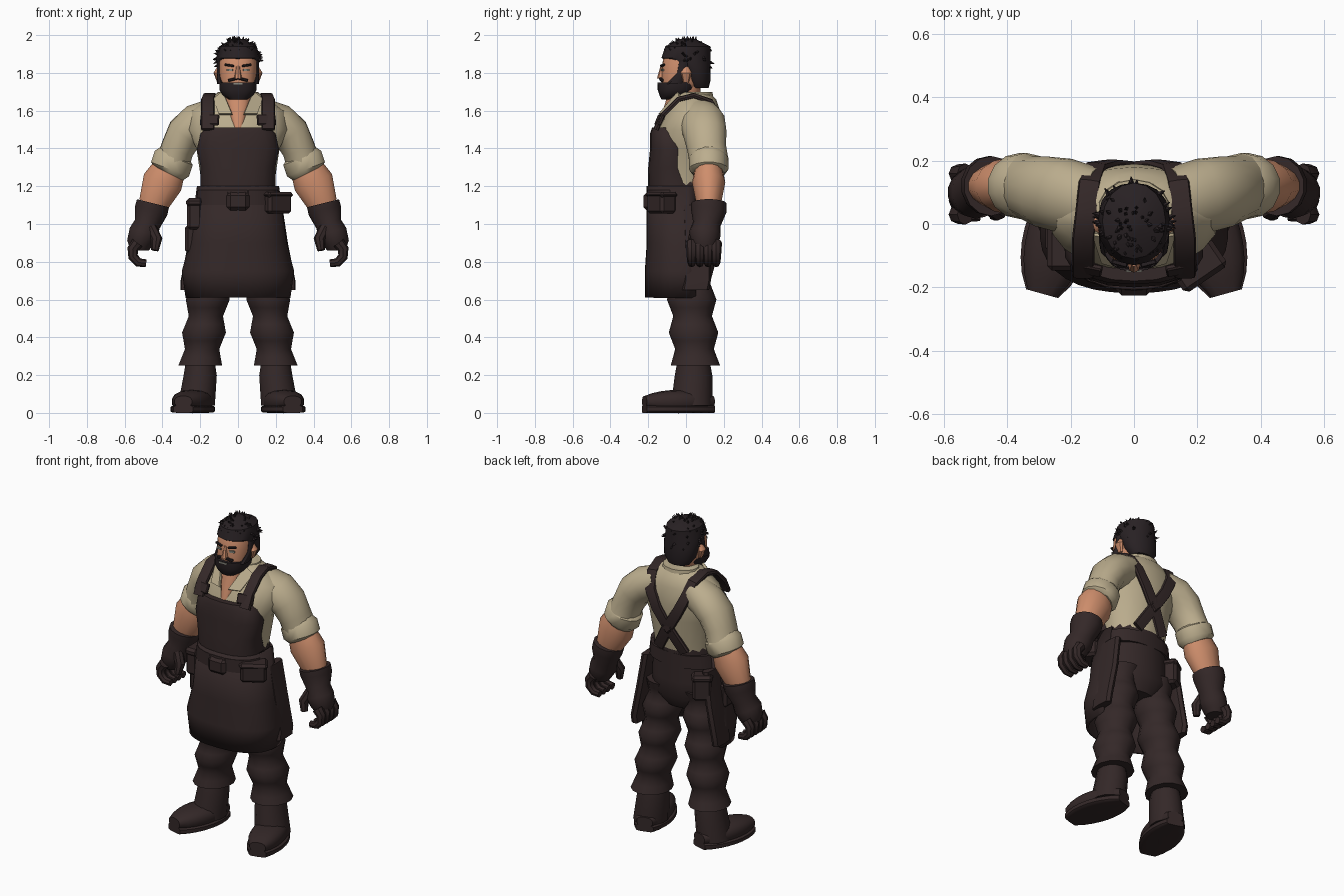
import bpy, bmesh, random
from math import radians, cos, sin, pi, copysign
from mathutils import Vector, Matrix, Euler

if "Cube" in bpy.data.objects:
    bpy.data.objects.remove(bpy.data.objects["Cube"], do_unlink=True)


def material(name, red, green, blue):
    mat = bpy.data.materials.new(name)
    mat.use_nodes = True
    colour = (red, green, blue, 1)
    mat.diffuse_color = colour
    for node in mat.node_tree.nodes:
        if node.type == 'BSDF_PRINCIPLED':
            node.inputs["Base Color"].default_value = colour
            node.inputs["Roughness"].default_value = .9
    return mat


leather = material("dark leather", .034, .021, .021)
hair = material("black hair", .021, .015, .017)
linen = material("beige linen", .5, .42, .27)
skin = material("tan skin", .62, .27, .15)
grey = material("eye grey", .25, .25, .21)

# Shared body heights and arm depth
hip, waist, chest, shoulder = .9, 1.2, 1.5, 1.6
arm_y = .12


def finish(name, bm, mat, mirror=False, thick=0, bevel=0, smooth=0):
    bmesh.ops.recalc_face_normals(bm, faces=bm.faces)
    mesh = bpy.data.meshes.new(name)
    bm.to_mesh(mesh)
    bm.free()
    mesh.materials.append(mat)
    if smooth:
        mesh.shade_smooth()
        mesh.set_sharp_from_angle(angle=radians(smooth))
    obj = bpy.data.objects.new(name, mesh)
    bpy.context.scene.collection.objects.link(obj)
    if thick:
        solidify = obj.modifiers.new("Thickness", 'SOLIDIFY')
        solidify.thickness = thick
        solidify.offset = 0
    if bevel:
        obj.modifiers.new("Bevel", 'BEVEL').width = bevel
    if mirror:
        obj.modifiers.new("Mirror", 'MIRROR').use_mirror_merge = False


def loft(name, mat, rings, sides=14, square=2, level=False, mirror=False, arc=360, thick=0):
    """Skin rings of (centre, half width, half depth); level keeps rings horizontal."""
    bm = bmesh.new()
    closed = arc == 360
    last = len(rings) - 1
    rows = []
    for i, (centre, width, depth) in enumerate(rings):
        axis = Vector((0, 0, 1))
        if not level:
            axis = (rings[min(i + 1, last)][0] - rings[max(i - 1, 0)][0]).normalized()
        across = (Vector((1, 0, 0)) - axis * axis.x).normalized()
        other = axis.cross(across)
        row = []
        for k in range(sides if closed else sides + 1):
            angle = radians(arc * k / sides - arc / 2 - 90)
            c, s = [copysign(abs(f) ** (2 / square), f) for f in (cos(angle), sin(angle))]
            row.append(bm.verts.new(centre + across * c * width + other * s * depth))
        rows.append(row)
    for low, high in zip(rows, rows[1:]):
        for k in range(sides):
            j = (k + 1) % len(low)
            bm.faces.new((low[k], low[j], high[j], high[k]))
    if closed:
        bm.faces.new(rows[0])
        bm.faces.new(rows[-1])
    finish(name, bm, mat, mirror, thick, smooth=40)


def trunk(name, mat, rings, **options):
    """Centred level body part from rings of (y, z, half width, half depth)."""
    rings = [(Vector((0, y, z)), width, depth) for y, z, width, depth in rings]
    loft(name, mat, rings, level=True, **options)


def limb(name, mat, rings, depth=1, radius=.035, **options):
    """Mirrored part from rings of (x, y, z, radius); depth is relative to the radius."""
    sized = [tuple(ring) + (radius,) for ring in rings]
    rings = [(Vector(ring[:3]), ring[3], ring[3] * depth) for ring in sized]
    loft(name, mat, rings, mirror=True, **options)


def box(name, mat, place, size, turn=(0, 0, 0), mirror=False, bevel=.015):
    bm = bmesh.new()
    matrix = Matrix.LocRotScale(Vector(place), Euler(turn), Vector(size))
    bmesh.ops.create_cube(bm, size=1, matrix=matrix)
    finish(name, bm, mat, mirror, bevel=bevel)


def pouch(name, place, size, turn=0):
    x, y, z = place
    wide, deep, high = size
    box(name, leather, place, size, (0, 0, turn))
    box(name + "_lid", leather, (x, y, z + high * .4), (wide * 1.1, deep * 1.1, high * .3),
        (0, 0, turn))


# Shirt, neck opening and collar
trunk("shirt_body", linen, [
    (0, waist, .19, .15), (.01, 1.4, .22, .17), (.02, chest, .27, .17),
    (.04, shoulder, .25, .14), (.04, 1.66, .16, .12), (.04, 1.7, .1, .08)], sides=20)
trunk("neck", skin, [
    (-.13, chest, .02, .02), (-.06, 1.58, .05, .07), (-.02, 1.64, .07, .09),
    (0, 1.75, .08, .08)], square=2.6)
trunk("collar", linen, [(.04, 1.62, .13, .11), (.05, 1.7, .11, .09)])
bm = bmesh.new()
bm.faces.new([bm.verts.new(corner) for corner in (
    (.08, -.04, 1.7), (.03, -.14, 1.58), (.1, -.12, 1.58), (.13, -.03, 1.66))])
finish("collar_flaps", bm, linen, mirror=True, thick=.014)

# Sleeves with rolled cuffs
limb("sleeves", linen, [
    (.13, .07, 1.56, .1), (.22, .09, 1.53, .105), (.28, .1, 1.48, .1), (.32, .11, 1.4, .09),
    (.34, arm_y, 1.34, .09)], depth=1.15)
limb("sleeve_cuffs", linen, [
    (.33, arm_y, 1.37, .09), (.34, arm_y, 1.35, .11), (.36, arm_y, 1.29, .11),
    (.37, arm_y, 1.27, .09)], depth=.95)

# Forearms and gloves
limb("forearms", skin, [
    (.36, arm_y, 1.3, .09), (.4, arm_y, 1.22, .11), (.45, arm_y, 1.1, .08)], depth=.8)
limb("gloves", leather, [
    (.45, arm_y, 1.11, .09), (.46, arm_y, 1.07, .09), (.48, .11, 1, .07), (.5, .1, .95, .08),
    (.52, .1, hip, .07), (.52, .1, .86, .05)], depth=1.05)
for i, finger in enumerate(("index", "middle", "ring", "little")):
    curl = [1 - bend * .7 for bend in range(5)]
    limb(finger + "_fingers", leather, [
        (.5 + .06 * cos(a), .03 + i * .043, .85 + .06 * sin(a), .028 + a * .004) for a in curl],
        sides=8)
limb("thumbs", leather, [
    (.46, .06, .98, .03), (.43, .04, .92, .03), (.44, .03, .86, .02)], sides=8)

# Apron bib, skirt, hip flaps and belt
trunk("apron_bib", leather, [
    (-.06, waist, .2, .14), (-.08, 1.3, .2, .12), (-.08, 1.4, .22, .11),
    (-.09, 1.48, .2, .1), (-.09, 1.51, .17, .09)], sides=18, square=2.4)
trunk("apron_skirt", leather, [
    (-.02, waist, .21, .18), (-.02, hip, .25, .18), (-.02, .75, .29, .19),
    (-.02, .61, .27, .19)], sides=20, square=2.4, arc=215, thick=.016)
limb("hip_flaps", leather, [
    (.21, .05, 1.1), (.24, .06, hip), (.28, .06, .7), (.28, .05, .65)],
    radius=.024, depth=3, sides=8, square=4, level=True)
trunk("belt", leather, [(-.03, 1.1, .23, .18), (-.03, 1.18, .22, .18)], sides=20, square=2.4)

# Belt buckle and pouches
box("belt_buckle", leather, (0, -.2, 1.12), (.12, .05, .1), bevel=.02)
pouch("left_pouch", (.2, -.13, 1.11), (.15, .1, .11), turn=.6)
pouch("right_pouch", (-.23, -.07, 1.05), (.08, .14, .16))
pouch("back_pouch", (-.19, .11, 1), (.11, .08, .15), turn=.6)
box("right_tool_case", leather, (-.25, -.04, .92), (.06, .1, .15))

# Shoulder straps crossing on the back
limb("shoulder_straps", leather, [
    (.16, -.16, chest), (.16, -.12, 1.58), (.16, -.04, 1.66), (.15, .04, 1.68),
    (.14, .13, 1.65), (.12, .18, 1.56), (.07, .19, 1.46), (0, .18, 1.35), (-.09, .14, waist)],
    depth=.4, sides=8, square=5)
box("strap_buckles", leather, (.15, -.14, 1.55), (.1, .02, .06), (-.4, 0, .2), mirror=True,
    bevel=.005)
box("strap_cross_patch", leather, (0, .18, 1.35), (.07, .03, .07), (0, pi / 4, 0))

# Trousers with evenly spaced folds
trunk("trouser_seat", leather, [
    (0, 1.25, .19, .15), (0, 1, .21, .15), (0, hip, .21, .15), (0, .82, .13, .1)], sides=18)
folds = [i / 16 for i in range(17)]
limb("trouser_legs", leather, [
    (.12 + .08 * t, .01 + .04 * t, .95 - .7 * t, .106 + .013 * cos(t * 8 * pi)) for t in folds],
    depth=1.1, level=True)

# Boots, tapered from heel to toe
limb("boot_shafts", leather, [
    (.2, .04, .26, .08), (.2, .04, .2, .09), (.22, .03, .04, .1)], depth=1.1, level=True)
heel, toe = Vector((.19, .14, .06)), Vector((.29, -.22, .06))
steps = [(heel.lerp(toe, i / 8), sin(pi * (i + .7) / 9.4) ** .5) for i in range(9)]
limb("boot_feet", leather, [(*p, .1 * swell) for p, swell in steps], depth=.62, square=2.5)
loft("boot_soles", leather, [(p - Vector((0, 0, .04)), .11 * swell, .02) for p, swell in steps],
     square=5, mirror=True)

# Head and face
trunk("head", skin, [
    (-.06, 1.67, .05, .05), (-.04, 1.7, .08, .09), (-.02, 1.76, .1, .11), (-.01, 1.82, .1, .12),
    (0, 1.88, .1, .12), (0, 1.94, .08, .09)], sides=20, square=2.4)
trunk("nose", skin, [(-.13, 1.77, .02, .024), (-.12, 1.84, .01, .014)], sides=8)
limb("ears", skin, [
    (.1, 0, 1.75, .01), (.11, 0, 1.8, .02), (.1, 0, 1.83, .01)], depth=1.5, sides=8)
box("eyes", grey, (.044, -.124, 1.815), (.034, .009, .012), (0, 0, .25), mirror=True, bevel=0)
box("eyebrows", hair, (.046, -.124, 1.84), (.05, .016, .012), (0, -.15, .25), mirror=True,
    bevel=.003)
trunk("beard", hair, [
    (-.08, 1.66, .05, .05), (-.06, 1.68, .08, .08), (-.05, 1.71, .1, .1),
    (-.04, 1.75, .1, .11)], sides=18, square=2.4)
limb("sideburns", hair, [
    (.09, -.06, 1.74, .02), (.1, -.02, 1.8, .012), (.1, -.01, 1.86, .012)],
    depth=2.2, sides=8, level=True)
box("moustache", hair, (.026, -.13, 1.766), (.056, .02, .015), (0, .25, .15), mirror=True,
    bevel=.004)
box("mouth", grey, (0, -.147, 1.742), (.05, .009, .009), bevel=0)

# Hair cap and spiky tufts
trunk("hair_cap", hair, [
    (.07, 1.72, .07, .05), (.06, 1.76, .1, .07), (.04, 1.83, .11, .09), (0, 1.88, .115, .13),
    (.01, 1.94, .1, .12), (.01, 1.98, .03, .04)], sides=16)
random.seed(7)
bm = bmesh.new()
for tuft in range(90):
    turn = random.uniform(-pi, pi)
    lowest = .4 if sin(turn) < -.35 else -.1 if sin(turn) < .2 else -.7
    lift = random.uniform(lowest, 1.4)
    out = Vector((cos(turn) * cos(lift), sin(turn) * cos(lift), sin(lift)))
    base = Vector((0, .01, 1.87)) + out * Vector((.09, .1, .08)).dot(
        Vector([abs(f) for f in out]) / sum(abs(f) for f in out))
    lean = out + Vector([random.uniform(-.4, .4) for axis in "xyz"])
    spin = lean.to_track_quat('Z', 'Y').to_matrix().to_4x4()
    bmesh.ops.create_cone(bm, cap_ends=True, segments=4, radius1=.034, radius2=.001,
                          depth=.09, matrix=Matrix.Translation(base) @ spin)
finish("hair_tufts", bm, hair)
